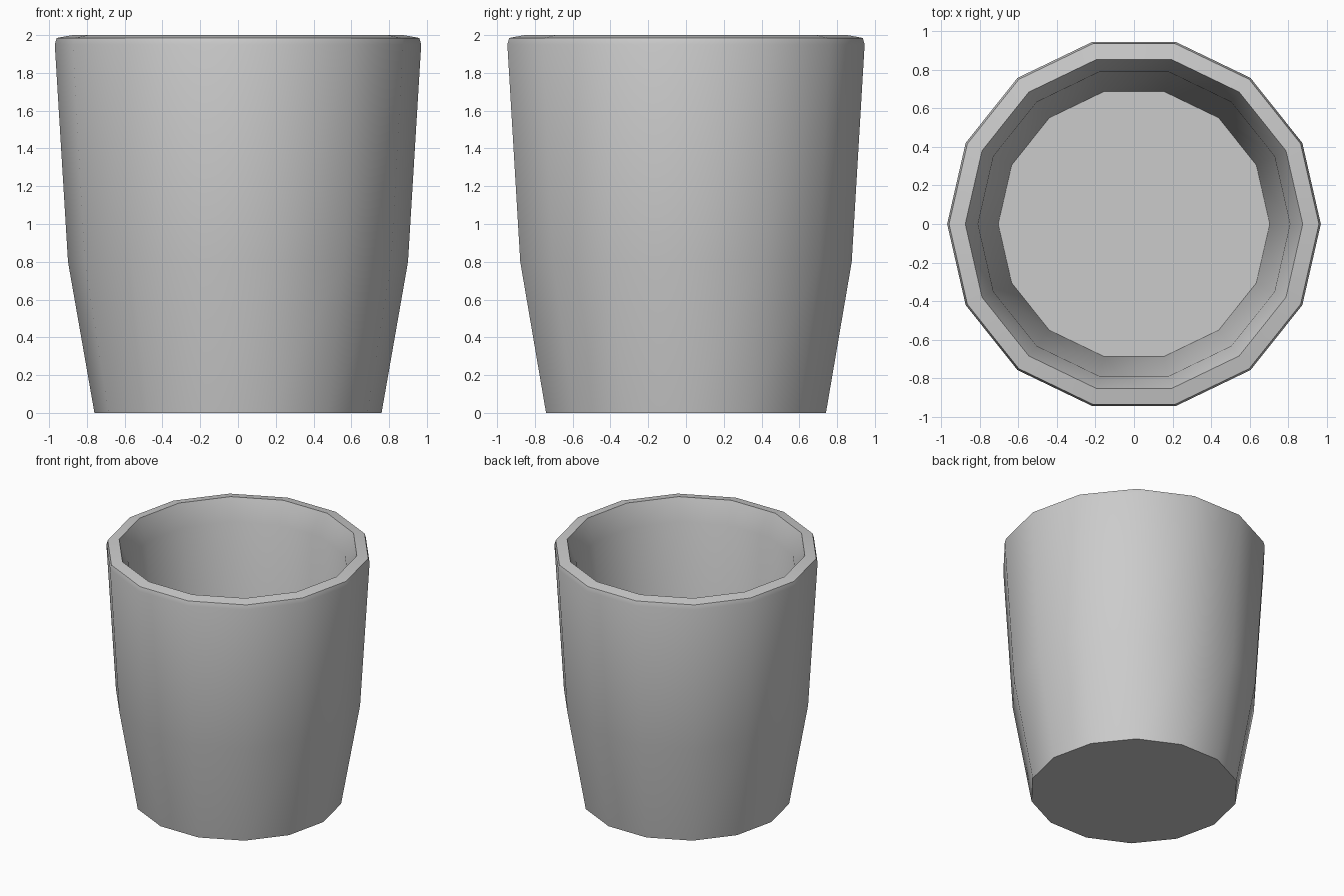
import bpy, bmesh, math

if "Cube" in bpy.data.objects:
    bpy.data.objects.remove(bpy.data.objects["Cube"])

SIDES = 14
# Cup cross-section (radius, height): outer base, outer wall, rim, inner lip, floor
PROFILE = [(0.76, 0), (0.90, 0.80), (0.97, 1.95), (0.96, 1.985),
           (0.876, 2.0), (0.81, 1.83), (0.705, 0.12)]

bm = bmesh.new()
rings = []
for r, z in PROFILE:
    rings.append([bm.verts.new((r * math.cos(2 * math.pi * i / SIDES),
                                r * math.sin(2 * math.pi * i / SIDES), z))
                  for i in range(SIDES)])

# Walls and rim
for a, b in zip(rings, rings[1:]):
    for i in range(SIDES):
        j = (i + 1) % SIDES
        bm.faces.new((a[i], a[j], b[j], b[i]))

# Underside and inner floor
bm.faces.new(rings[0][::-1])
bm.faces.new(rings[-1])
bmesh.ops.recalc_face_normals(bm, faces=bm.faces)

mesh = bpy.data.meshes.new("cup")
bm.to_mesh(mesh)
bm.free()
cup = bpy.data.objects.new("cup", mesh)
bpy.context.collection.objects.link(cup)

# Smooth walls with crisp rim and base
bpy.context.view_layer.objects.active = cup
cup.select_set(True)
bpy.ops.object.shade_smooth_by_angle(angle=math.radians(35))
